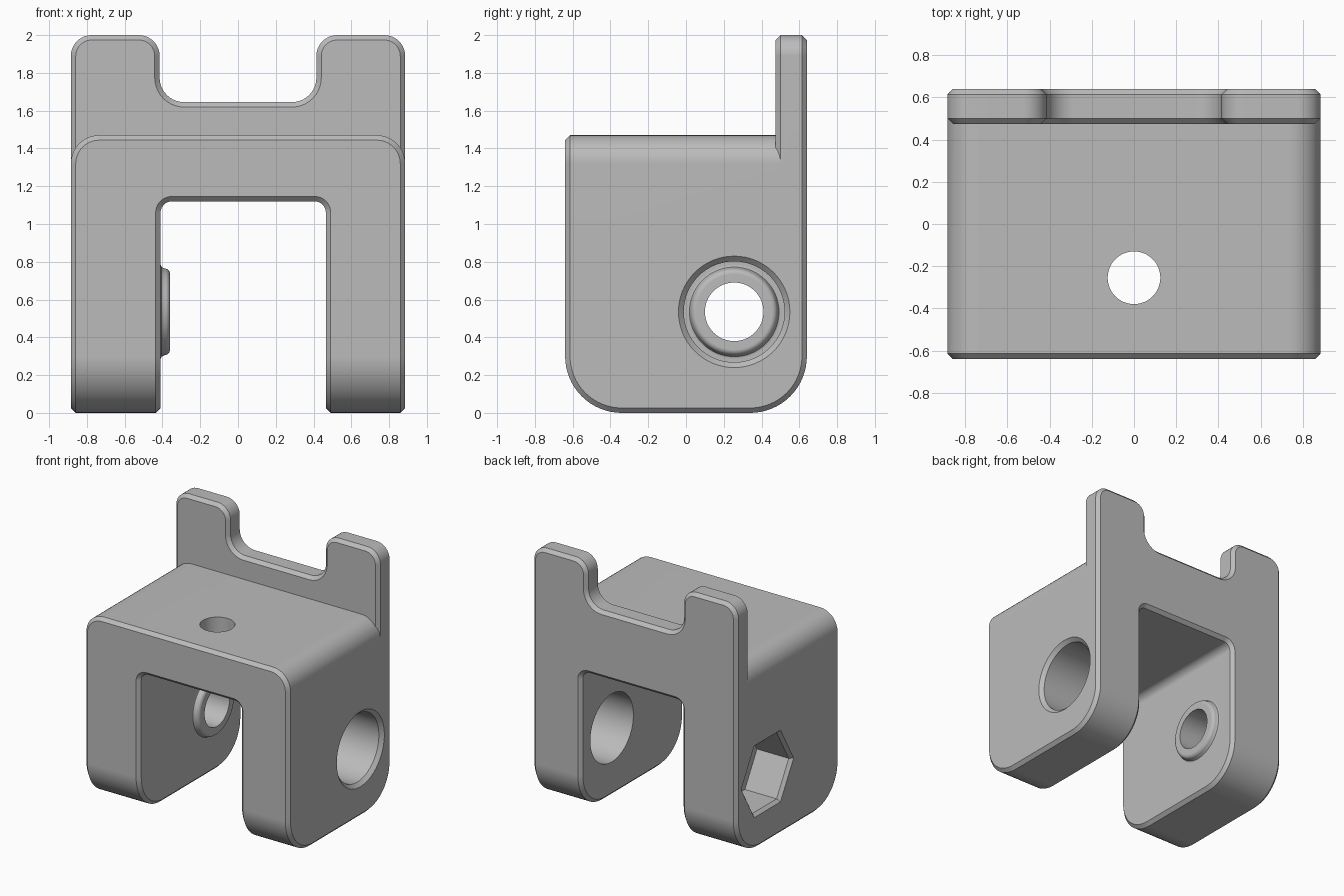
import bpy, bmesh, math
from mathutils import Vector

cube = bpy.data.objects.get("Cube")
if cube:
    bpy.data.objects.remove(cube, do_unlink=True)

W, D = 0.885, 0.64            # half width and half depth
IN_L, IN_R = -0.41, 0.465     # inner faces of the two legs
SPLIT = 0.95                  # height where legs meet the bridge
CH = 0.026                    # edge chamfer
BOLT_Y, BOLT_Z = 0.255, 0.535

grey = bpy.data.materials.new("plain_grey")
grey.use_nodes = True
colour = (0.5, 0.5, 0.5, 1)
grey.diffuse_color = colour
grey.node_tree.nodes["Principled BSDF"].inputs["Base Color"].default_value = colour


def rounded(corners, steps=10):
    """Counter-clockwise outline from (u, v, radius) right-angled corners."""
    out = []
    for i, (u, v, r) in enumerate(corners):
        p = Vector((u, v))
        if r == 0:
            out.append(p)
            continue
        a = (Vector(corners[i - 1][:2]) - p).normalized()
        b = (Vector(corners[(i + 1) % len(corners)][:2]) - p).normalized()
        centre = p + (a + b) * r
        for k in range(steps + 1):
            t = math.pi / 2 * k / steps
            out.append(centre - r * (b * math.cos(t) + a * math.sin(t)))
    return out


def inset(outline, c):
    """Shrink an outline by c, keeping the split line in place."""
    out = []
    for i, p in enumerate(outline):
        d1 = (p - outline[i - 1]).normalized()
        d2 = (outline[(i + 1) % len(outline)] - p).normalized()
        n1, n2 = Vector((-d1.y, d1.x)), Vector((-d2.y, d2.x))
        q = p + (n1 + n2) * (c / (1 + n1.dot(n2)))
        if abs(p.y - SPLIT) < 1e-6:
            q.y = SPLIT
        out.append(q)
    return out


def loft(bm, rings):
    """Skin a list of equal-length rings and close both ends."""
    rows = [[bm.verts.new(p) for p in ring] for ring in rings]
    for lo, hi in zip(rows, rows[1:]):
        for i in range(len(lo)):
            bm.faces.new((lo[i - 1], lo[i], hi[i], hi[i - 1]))
    bm.faces.new(rows[0])
    bm.faces.new(rows[-1])


def prism(bm, outline, start, end, place):
    """Extruded outline with chamfered ends."""
    small = inset(outline, CH)
    levels = ((small, start), (outline, start + CH),
              (outline, end - CH), (small, end))
    loft(bm, [[place(p.x, p.y, w) for p in o] for o, w in levels])


def lathe(bm, profile, sides, place):
    """Turned solid from (distance along axis, radius) pairs."""
    turn = 2 * math.pi / sides
    loft(bm, [[place(r * math.cos(turn * i), r * math.sin(turn * i), w)
               for i in range(sides)] for w, r in profile])


def finish(bm, name):
    bmesh.ops.recalc_face_normals(bm, faces=bm.faces)
    mesh = bpy.data.meshes.new(name)
    bm.to_mesh(mesh)
    bm.free()
    mesh.materials.append(grey)
    ob = bpy.data.objects.new(name, mesh)
    bpy.context.collection.objects.link(ob)
    return ob


def along_x(u, v, w):
    return (w, u, v)


def along_y(u, v, w):
    return (u, w, v)


def bolt_axis(u, v, w):
    return (w, BOLT_Y + u, BOLT_Z + v)


def select_only(ob):
    bpy.ops.object.select_all(action='DESELECT')
    ob.select_set(True)
    bpy.context.view_layer.objects.active = ob


def combine(target, other, operation):
    mod = target.modifiers.new(other.name, 'BOOLEAN')
    mod.operation, mod.solver, mod.object = operation, 'EXACT', other
    select_only(target)
    bpy.ops.object.modifier_apply(modifier=mod.name)
    bpy.data.objects.remove(other, do_unlink=True)


# Body: bridge on top, two legs below, welded at the split height
bm = bmesh.new()
bridge = rounded([(W, SPLIT, 0), (W, 1.47, 0.15), (-W, 1.47, 0.15),
                  (-W, SPLIT, 0), (IN_L, SPLIT, 0), (IN_L, 1.12, 0.06),
                  (IN_R, 1.12, 0.06), (IN_R, SPLIT, 0)])
prism(bm, bridge, -D, D, along_y)
leg = rounded([(-D, 0, 0.3), (D, 0, 0.3), (D, SPLIT, 0), (-D, SPLIT, 0)], 16)
prism(bm, leg, -W, IN_L, along_x)
prism(bm, leg, IN_R, W, along_x)
caps = [f for f in bm.faces if all(abs(v.co.z - SPLIT) < 1e-5 for v in f.verts)]
bmesh.ops.delete(bm, geom=caps, context='FACES')
bmesh.ops.remove_doubles(bm, verts=bm.verts, dist=1e-4)
bmesh.ops.dissolve_limit(bm, angle_limit=0.01, verts=bm.verts, edges=bm.edges)
body = finish(bm, "bracket_body")

# Rear plate with a notch between two tabs
bm = bmesh.new()
plate = rounded([(-W, 1.2, 0), (W, 1.2, 0), (W, 2, 0.11), (0.415, 2, 0.11),
                 (0.415, 1.645, 0.13), (-0.415, 1.645, 0.13),
                 (-0.415, 2, 0.11), (-W, 2, 0.11)])
prism(bm, plate, 0.475, D, along_y)
combine(body, finish(bm, "rear_plate"), 'UNION')

# Raised, rounded boss on the inside of one leg
bm = bmesh.new()
edge = [(-0.39 + 0.03 * math.sin(t), 0.2 + 0.03 * math.cos(t))
        for t in (math.pi / 2 * k / 6 for k in range(7))]
lathe(bm, [(-0.5, 0.25), (IN_L, 0.25), (-0.404, 0.237)] + edge, 64, bolt_axis)
combine(body, finish(bm, "inner_boss"), 'UNION')

# Holes: chamfered bore, bolt hole, hexagonal pocket, top hole
bolt_cuts = {
    "wide_bore": ([(0.3, 0.267), (W - 0.028, 0.267), (W + 0.01, 0.305)], 64),
    "bolt_hole": ([(-1, 0.155), (-0.2, 0.155)], 64),
    "hex_pocket": ([(-W - 0.01, 0.335), (-W + 0.025, 0.3), (-0.585, 0.3)], 6),
}
for name, (profile, sides) in bolt_cuts.items():
    bm = bmesh.new()
    lathe(bm, profile, sides, bolt_axis)
    combine(body, finish(bm, name), 'DIFFERENCE')
bm = bmesh.new()
lathe(bm, [(1, 0.125), (1.6, 0.125)], 48, lambda u, v, w: (u, v - 0.255, w))
combine(body, finish(bm, "top_hole"), 'DIFFERENCE')

# Smooth curves, crisp edges
select_only(body)
bpy.ops.object.shade_smooth_by_angle(angle=math.radians(30))
body.modifiers.new("even_shading", 'WEIGHTED_NORMAL').keep_sharp = True
